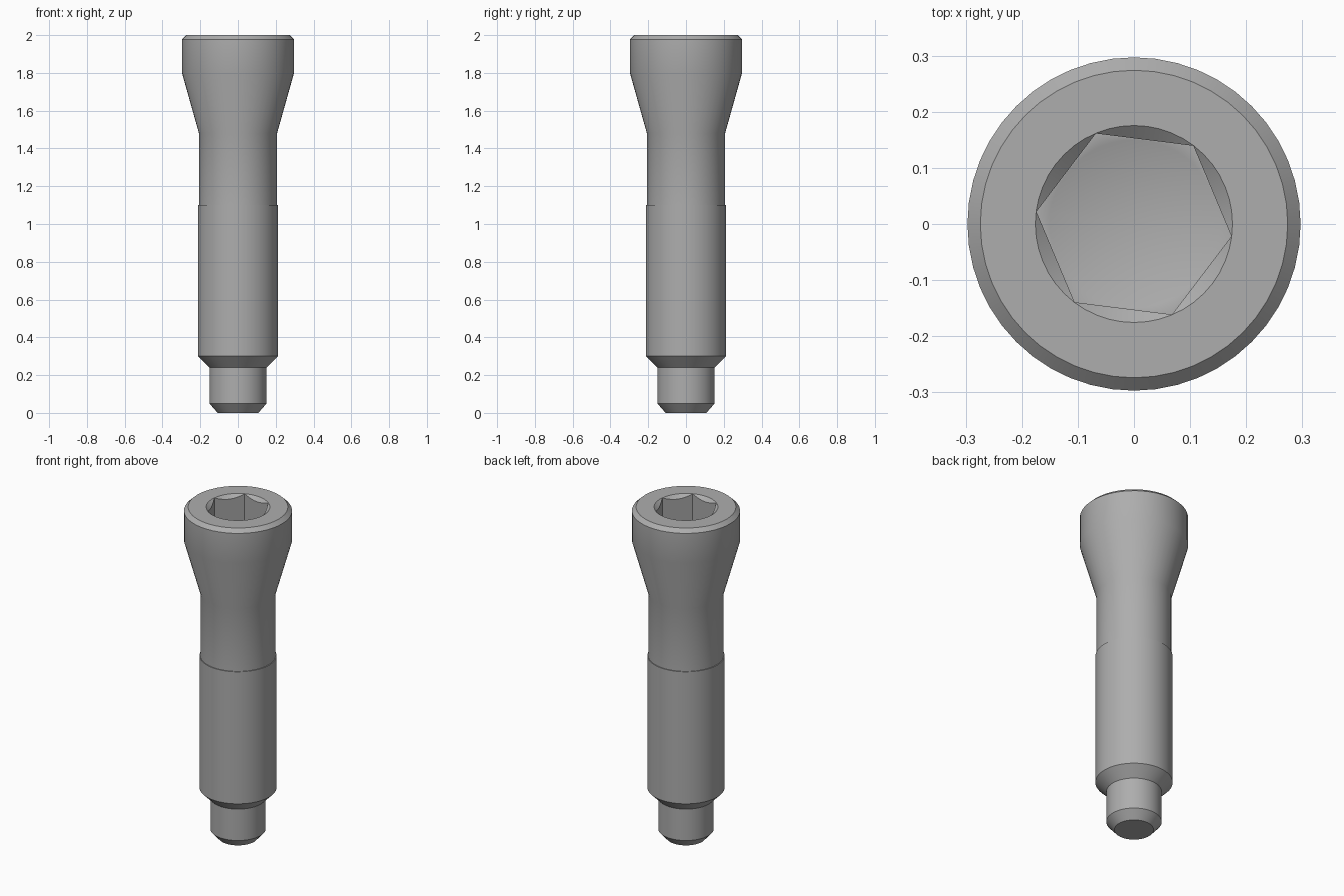
import bpy, bmesh, math
from mathutils import Matrix

cube = bpy.data.objects.get("Cube")
if cube:
    bpy.data.objects.remove(cube, do_unlink=True)

SEGMENTS = 48
HEX_TURN = math.radians(-7.2)

steel = bpy.data.materials.new("grey steel")
steel.use_nodes = True
GREY = (0.42, 0.42, 0.42, 1)
steel.diffuse_color = GREY
steel.node_tree.nodes["Principled BSDF"].inputs["Base Color"].default_value = GREY


def lathe(name, profile, sides=SEGMENTS, turn=0.0):
    """Closed solid of revolution from (radius, height) points, bottom to top."""
    bm = bmesh.new()
    rings = []
    for r, z in profile:
        if r == 0:
            rings.append([bm.verts.new((0, 0, z))])
        else:
            angles = [turn + math.tau * i / sides for i in range(sides)]
            rings.append([bm.verts.new((r * math.cos(a), r * math.sin(a), z)) for a in angles])
    for low, high in zip(rings, rings[1:]):
        for i in range(sides):
            j = (i + 1) % sides
            if len(low) == 1:
                bm.faces.new((low[0], high[j], high[i]))
            else:
                bm.faces.new((low[i], low[j], high[j], high[i]))
    if len(rings[0]) > 1:
        bm.faces.new(rings[0][::-1])
    bm.faces.new(rings[-1])
    bmesh.ops.recalc_face_normals(bm, faces=bm.faces)
    mesh = bpy.data.meshes.new(name)
    bm.to_mesh(mesh)
    bm.free()
    mesh.materials.append(steel)
    obj = bpy.data.objects.new(name, mesh)
    bpy.context.collection.objects.link(obj)
    return obj


# Body: chamfered dog point, threaded length, plain shank, flared head
screw = lathe("socket_screw", [
    (0.108, 0), (0.152, 0.05), (0.152, 0.24), (0.212, 0.30),
    (0.212, 1.10), (0.207, 1.10), (0.207, 1.48), (0.297, 1.80),
    (0.297, 1.978), (0.274, 2.0)])

# Cutters: hexagonal key hole, drilled cone at its bottom, countersunk rim
cutters = [
    lathe("hex_cutter", [(0.175, 1.70), (0.175, 2.1)], 6, HEX_TURN),
    lathe("drill_cutter", [(0, 1.615), (0.15, 1.70), (0.15, 1.75)]),
    lathe("rim_cutter", [(0.148, 1.977), (0.1755, 2.0), (0.1755, 2.1)]),
]

bpy.ops.object.select_all(action="DESELECT")
screw.select_set(True)
bpy.context.view_layer.objects.active = screw
for cutter in cutters:
    cutter.hide_render = True
    mod = screw.modifiers.new(cutter.name, "BOOLEAN")
    mod.operation = "DIFFERENCE"
    mod.solver = "EXACT"
    mod.object = cutter
    bpy.ops.object.modifier_apply(modifier=mod.name)
    bpy.data.objects.remove(cutter, do_unlink=True)

bpy.ops.object.shade_smooth_by_angle(angle=math.radians(30))
